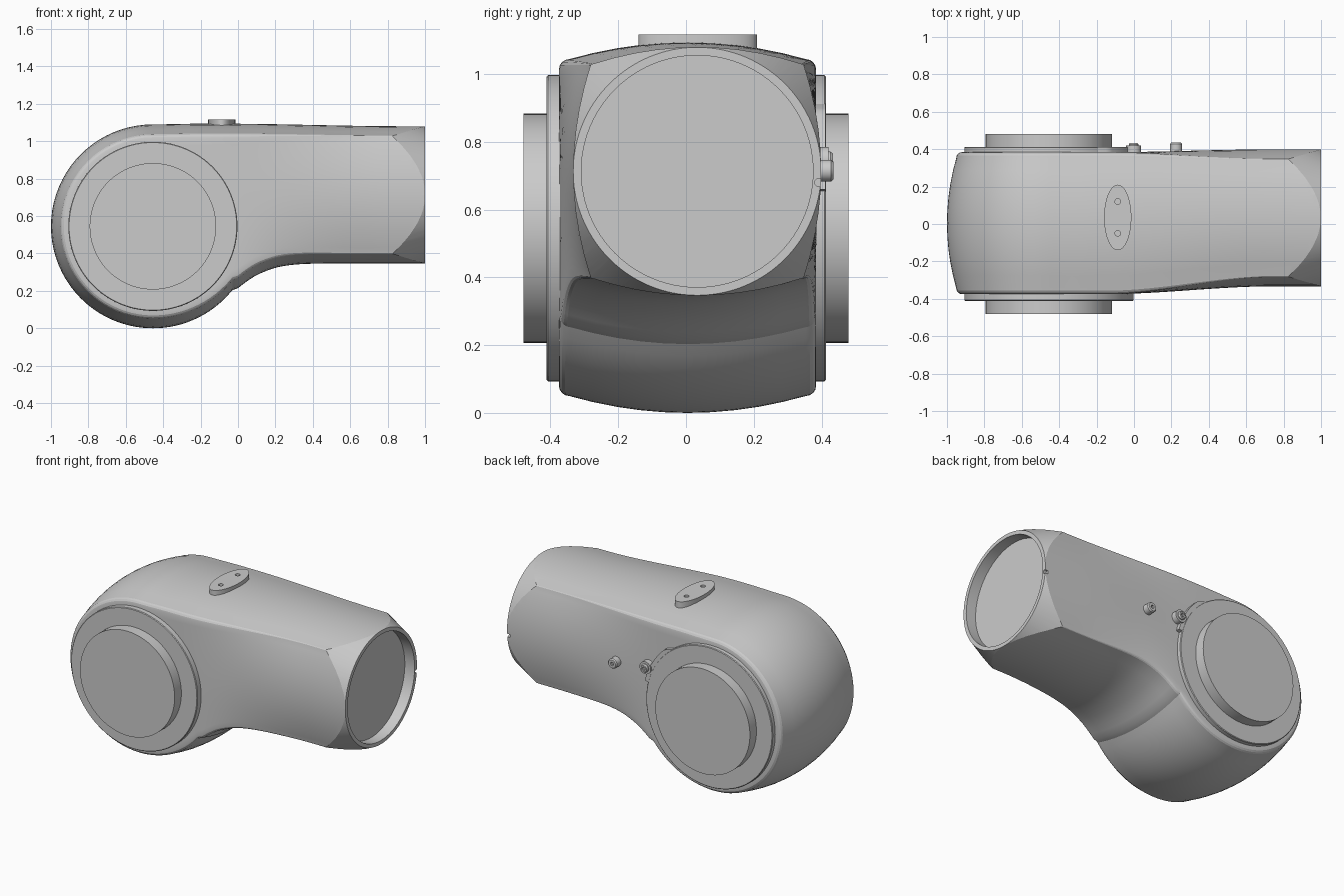
import bpy, bmesh
from math import sin, cos, pi, radians, sqrt
from mathutils import Matrix, Vector

if "Cube" in bpy.data.objects:
    bpy.data.objects.remove(bpy.data.objects["Cube"])

CX, CZ, R = -0.455, 0.545, 0.545      # elbow joint centre and radius
AY, AZ, AR = 0.033, 0.713, 0.366      # arm socket axis and radius


def smooth(x, a, b):
    t = min(max((x - a) / (b - a), 0), 1)
    return t * t * (3 - 2 * t)


def finish(name, bm, angle=25):
    bmesh.ops.recalc_face_normals(bm, faces=bm.faces)
    me = bpy.data.meshes.new(name)
    bm.to_mesh(me)
    bm.free()
    ob = bpy.data.objects.new(name, me)
    bpy.context.collection.objects.link(ob)
    shade(ob, angle)
    return ob


def shade(ob, angle):
    bpy.ops.object.select_all(action='DESELECT')
    ob.select_set(True)
    bpy.context.view_layer.objects.active = ob
    bpy.ops.object.shade_smooth_by_angle(angle=radians(angle))


def lathe(name, rings, origin, axis, seg=96):
    """Closed turned solid; rings are (radius, distance along axis)."""
    q = Vector((0, 0, 1)).rotation_difference(Vector(axis)).to_matrix().to_4x4()
    m = Matrix.Translation(origin) @ q
    bm = bmesh.new()
    loops = [[bm.verts.new(m @ Vector((r * cos(2 * pi * i / seg), r * sin(2 * pi * i / seg), h)))
              for i in range(seg)] for r, h in rings]
    for a, b in zip(loops, loops[1:]):
        for i in range(seg):
            bm.faces.new((a[i], a[(i + 1) % seg], b[(i + 1) % seg], b[i]))
    bm.faces.new(loops[0])
    bm.faces.new(loops[-1])
    return finish(name, bm)


def plate(name, pts, origin, u, v, depth):
    """Extrude a 2D outline drawn on axes u, v."""
    bm = bmesh.new()
    u, v, o = Vector(u), Vector(v), Vector(origin)
    f = bm.faces.new([bm.verts.new(o + u * a + v * b) for a, b in pts])
    ext = bmesh.ops.extrude_face_region(bm, geom=[f], use_keep_orig=True)
    bmesh.ops.translate(bm, vec=depth, verts=[g for g in ext['geom'] if isinstance(g, bmesh.types.BMVert)])
    return finish(name, bm)


def boolean(ob, cutter, op='DIFFERENCE', angle=25):
    cutter.hide_render = True
    mod = ob.modifiers.new('cut', 'BOOLEAN')
    mod.operation, mod.object, mod.solver = op, cutter, 'EXACT'
    bpy.context.view_layer.objects.active = ob
    bpy.ops.object.modifier_apply(modifier=mod.name)
    bpy.data.objects.remove(cutter)
    shade(ob, angle)


# Side profile of the housing
LOW = [(-0.13, 0.109), (-0.03, 0.19), (0.03, 0.238), (0.1, 0.284), (0.2, 0.323), (0.3, 0.34), (0.45, 0.346), (1.2, 0.346)]


def bottom(x):
    if x <= -0.03:
        return CZ - sqrt(R * R - (x - CX) ** 2)
    for i in range(1, len(LOW) - 1):
        (x0, z0), (x1, z1) = LOW[i], LOW[i + 1]
        if x <= x1:
            xe, ze = LOW[min(i + 2, len(LOW) - 1)]
            h, t = x1 - x0, (x - x0) / (x1 - x0)
            m0 = (z1 - LOW[i - 1][1]) / (x1 - LOW[i - 1][0]) * h
            m1 = (ze - z0) / (xe - x0) * h
            return ((2*t**3 - 3*t*t + 1) * z0 + (t**3 - 2*t*t + t) * m0
                    + (3*t*t - 2*t**3) * z1 + (t**3 - t*t) * m1)


def top(x):
    return CZ + R + 0.004 * smooth(x, -0.455, -0.2) - 0.014 * smooth(x, -0.1, 0.9)


# Cross-section: gently crowned side, rounded corner, crowned top
def section(mid, tip):
    x = mid.x
    k = smooth(x, -0.15, 0.75)
    yf, yb = -0.375 + 0.042 * k, 0.384 + 0.015 * k
    yc, w = (yf + yb) / 2, (yb - yf) / 2
    sag, r, drop = 0.05 * k, 0.03 - 0.022 * k, 0.05
    H = (tip - mid).length
    u = (tip - mid) / H
    hc = H - drop - r
    half = [(q * hc, w - sag * q * q) for q in (0, .2, .4, .6, .8, .92, 1)]
    half += [(hc + r * sin(a), w - sag - r + r * cos(a)) for a in (pi / 8, pi / 4, 3 * pi / 8)]
    half += [(H - drop * v * v, v * (w - sag - r)) for v in (1, .8, .6, .4, .2, 0)]
    pts = [(h, yc - y) for h, y in half] + [(h, yc + y) for h, y in half[-2::-1]]
    return [mid + u * h + Vector((0, y, 0)) for h, y in pts]


def middle(x):
    return Vector((x, 0, CZ + (AZ - CZ) * smooth(x, CX, 0.35)))


N = 48
xs = [CX + (1 - CX) * i / N for i in range(N + 1)]
stations = [(middle(x), Vector((x, 0, bottom(x)))) for x in reversed(xs)]
for i in range(1, 40):
    a = -pi / 2 - pi * i / 40
    stations.append((middle(CX), Vector((CX + R * cos(a), 0, CZ + R * sin(a)))))
stations += [(middle(x), Vector((x, 0, top(x)))) for x in xs]
bm = bmesh.new()
rows = [[bm.verts.new(p) for p in section(*s)] for s in stations]
for a, b in zip(rows, rows[1:]):
    for i in range(len(a) - 1):
        bm.faces.new((a[i], a[i + 1], b[i + 1], b[i]))
bmesh.ops.remove_doubles(bm, verts=bm.verts, dist=1e-4)
bmesh.ops.holes_fill(bm, edges=[e for e in bm.edges if e.is_boundary], sides=0)
housing = finish('housing', bm, 20)

# Conical trim of the arm end, socket recess and alignment notch
trim = lathe('trim_cutter', [(AR, -1.0), (AR + 0.9, 1.0), (AR + 0.9, 2.2)], (0, AY, AZ), (-1, 0, 0), 128)
boolean(housing, trim, 'INTERSECT', 18)
boolean(housing, lathe('socket_cutter', [(0.342, 0), (0.342, 0.2)], (0.93, AY, AZ), (1, 0, 0)), angle=18)
boolean(housing, lathe('notch_cutter', [(0.012, 0), (0.012, 0.1)], (0.98, 0.392, 0.68), (1, 0, 0), 20), angle=18)

# Stepped joint flanges on both sides
for name, s, rim in (('front_flange', -1, 0.411), ('back_flange', 1, 0.413)):
    lathe(name, [(0.452, 0.3), (0.452, rim - 0.004), (0.448, rim), (0.338, rim), (0.338, 0.48)],
          (CX, 0, CZ), (0, s, 0))

# Clamp band with its lug and screw on the back
arc = [radians(14 + 44 * i / 20) for i in range(21)]
outer = [(0.44 + 0.035 * min(1, (20 - i) / 5), a) for i, a in enumerate(arc)]
band = [(r * cos(a), r * sin(a)) for r, a in outer] + [(0.42 * cos(a), 0.42 * sin(a)) for a in reversed(arc)]
plate('clamp_band', band, (CX, 0.35, CZ), (1, 0, 0), (0, 0, 1), (0, 0.062, 0))
lathe('clamp_lug', [(0.04, 0), (0.04, 0.07)], (-0.002, 0.35, 0.745), (0, 1, 0), 32)
screw = lathe('clamp_screw', [(0.026, 0), (0.026, 0.076), (0.02, 0.084)], (-0.002, 0.35, 0.745), (0, 1, 0), 32)
boolean(screw, lathe('hex_cutter', [(0.012, 0), (0.012, 0.05)], (-0.002, 0.42, 0.745), (0, 1, 0), 6))

# Round stud on the back of the arm
stud = lathe('side_stud', [(0.032, 0), (0.032, 0.078), (0.026, 0.085)], (0.225, 0.35, 0.715), (0, 1, 0), 32)
boolean(stud, lathe('stud_cutter', [(0.012, 0), (0.012, 0.05)], (0.225, 0.42, 0.715), (0, 1, 0), 6))

# Oval pad on top with two screw holes
oval = [(0.073 * cos(2 * pi * i / 64), 0.175 * sin(2 * pi * i / 64)) for i in range(64)]
pad = plate('top_pad', oval, (-0.087, 0.035, 1.03), (1, 0, 0), (0, 1, 0), (0, 0, 0.087))
for y in (-0.05, 0.12):
    boolean(pad, lathe('hole_cutter', [(0.015, 0), (0.015, 0.1)], (-0.087, y, 1.095), (0, 0, 1), 24))
